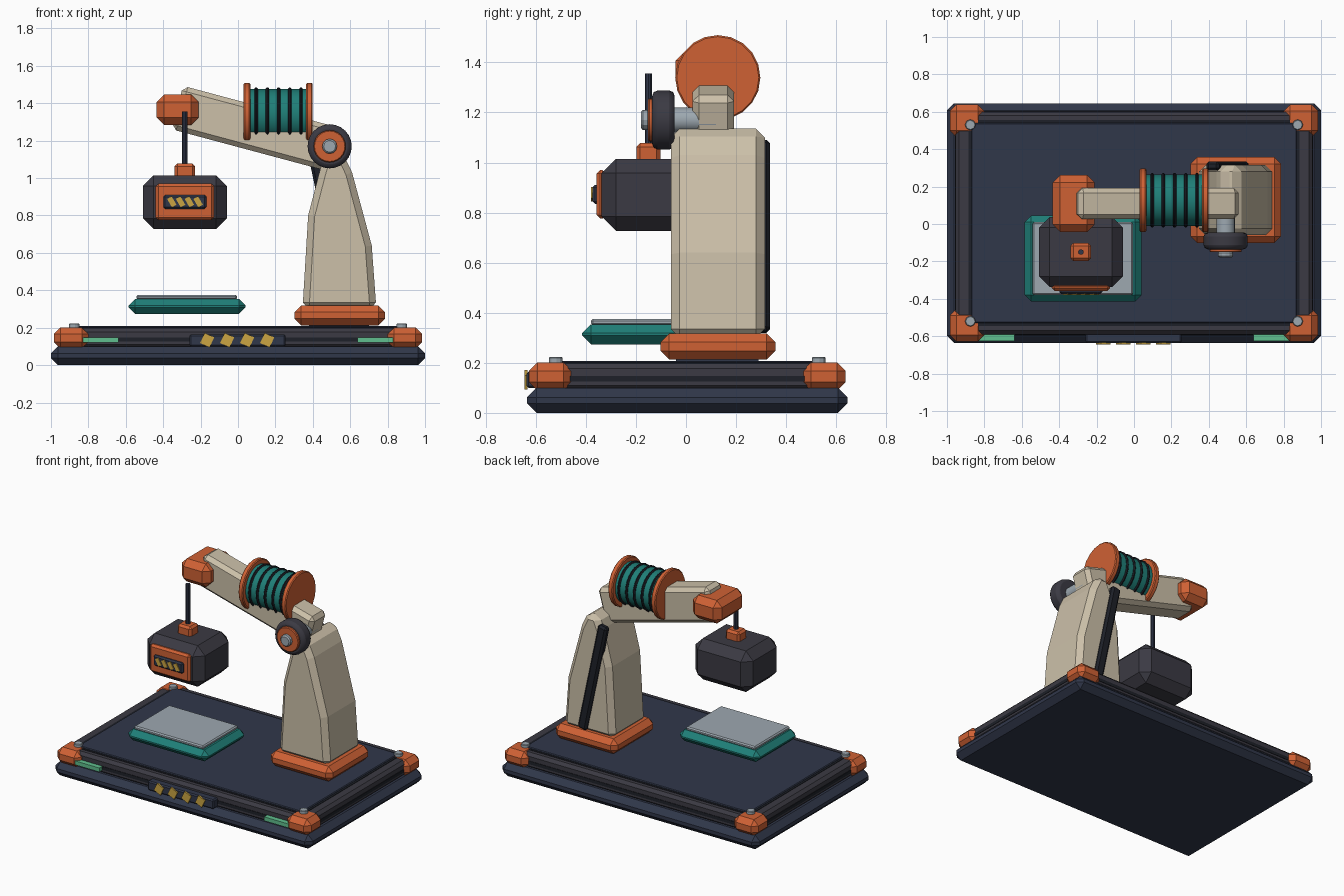
import bpy, math
from mathutils import Matrix, Vector

if "Cube" in bpy.data.objects:
    bpy.data.objects.remove(bpy.data.objects["Cube"])


def mat(name, hexa):
    c = [int(hexa[i:i + 2], 16) / 255 for i in (0, 2, 4)]
    m = bpy.data.materials.new(name)
    m.diffuse_color = [v / 12.92 if v < 0.04 else ((v + 0.055) / 1.055) ** 2.4 for v in c] + [1]
    m.use_nodes = True
    m.node_tree.nodes["Principled BSDF"].inputs["Base Color"].default_value = m.diffuse_color
    return m


NAVY = mat("navy", "30374A")
CHAR = mat("charcoal", "3B3A43")
BLACK = mat("black", "1D2028")
ORANGE = mat("orange", "CF6134")
CREAM = mat("cream", "CCC0A9")
TEAL = mat("teal", "1F7F78")
STEEL = mat("steel", "9DA8B0")
GOLD = mat("gold", "CBA542")
GREEN = mat("light green", "60BF8E")


def mesh_object(name, verts, faces, material, bevel=0, segments=1, smooth=False):
    me = bpy.data.meshes.new(name)
    me.from_pydata(verts, [], faces)
    me.materials.append(material)
    ob = bpy.data.objects.new(name, me)
    bpy.context.collection.objects.link(ob)
    if bevel:
        mod = ob.modifiers.new("bevel", "BEVEL")
        mod.width, mod.segments = bevel, segments
        mod.limit_method, mod.angle_limit = "ANGLE", math.radians(40)
    if smooth:
        bpy.ops.object.select_all(action="DESELECT")
        ob.select_set(True)
        bpy.context.view_layer.objects.active = ob
        bpy.ops.object.shade_smooth_by_angle(angle=math.radians(30))
    return ob


def prism(name, profile, y0, y1, material, bevel=0, segments=1, smooth=False):
    """Counter-clockwise (x, z) profile extruded along y."""
    n = len(profile)
    verts = [(x, y0, z) for x, z in profile] + [(x, y1, z) for x, z in profile]
    faces = [tuple(range(n)), tuple(reversed(range(n, 2 * n)))]
    faces += [(i, i + n, (i + 1) % n + n, (i + 1) % n) for i in range(n)]
    return mesh_object(name, verts, faces, material, bevel, segments, smooth)


def box(name, x, y, z, material, bevel=0, tilt=0):
    """Box from (min, max) ranges, optionally tilted about y."""
    lo, hi = Vector((x[0], y[0], z[0])), Vector((x[1], y[1], z[1]))
    c, h = (lo + hi) / 2, (hi - lo) / 2
    ob = prism(name, [(-h.x, -h.z), (h.x, -h.z), (h.x, h.z), (-h.x, h.z)], -h.y, h.y, material, bevel)
    ob.data.transform(Matrix.Translation(c) @ Matrix.Rotation(math.radians(tilt), 4, "Y"))
    return ob


def cylinder(name, centre, r, length, axis, material, sides=24, bevel=0, segments=1):
    pts = [(r * math.cos(2 * math.pi * i / sides), r * math.sin(2 * math.pi * i / sides)) for i in range(sides)]
    ob = prism(name, pts, -length / 2, length / 2, material, bevel, segments, sides > 12)
    turn = {"X": Matrix.Rotation(math.pi / 2, 4, "Z"), "Y": Matrix(), "Z": Matrix.Rotation(math.pi / 2, 4, "X")}
    m = Matrix.Translation(centre) @ turn[axis].to_4x4()
    ob.data.transform(m)
    return ob


# Base slab, rails and deck
CY = 0.005
box("base_slab", (-1, 1), (CY - 0.64, CY + 0.64), (0, 0.1), NAVY, 0.038)
box("base_rails", (-0.955, 0.955), (CY - 0.595, CY + 0.595), (0.09, 0.198), CHAR, 0.02)
box("rail_groove", (-0.958, 0.958), (CY - 0.598, CY + 0.598), (0.125, 0.147), BLACK)
box("deck_gap", (-0.885, 0.885), (CY - 0.55, CY + 0.55), (0.18, 0.201), BLACK)
box("deck", (-0.87, 0.87), (CY - 0.535, CY + 0.535), (0.17, 0.208), NAVY, 0.005)

# Corner blocks with bolts, and the front lights
for sx in (-1, 1):
    for sy in (-1, 1):
        xs = sorted((sx * 0.8, sx * 0.985))
        ys = sorted((CY + sy * 0.46, CY + sy * 0.633))
        box("corner_block", xs, ys, (0.088, 0.202), ORANGE, 0.035)
        cylinder("corner_bolt", (sx * 0.875, CY + sy * 0.525, 0.21), 0.029, 0.026, "Z", STEEL, 8, 0.004)
    box("front_light", sorted((sx * 0.64, sx * 0.83)), (-0.625, -0.58), (0.12, 0.148), GREEN)

# Front hazard plate
box("hazard_plate", (-0.258, 0.255), (-0.637, -0.58), (0.1, 0.165), NAVY, 0.008)
for i in range(4):
    x = -0.165 + i * 0.107
    box("hazard_mark", (x - 0.028, x + 0.028), (-0.645, -0.634), (0.103, 0.163), GOLD, 0, 25)

# Work pad
box("pad_body", (-0.585, 0.04), (-0.415, 0.045), (0.274, 0.354), TEAL, 0.035)
box("pad_plate", (-0.543, -0.005), (-0.38, 0.01), (0.35, 0.376), STEEL, 0.008)

# Pedestal and column
box("pedestal_foot", (0.38, 0.7), (-0.04, 0.29), (0.2, 0.22), NAVY)
box("pedestal", (0.303, 0.785), (-0.102, 0.357), (0.213, 0.318), ORANGE, 0.035)
column = [(0.345, 0.3), (0.74, 0.3), (0.715, 0.64), (0.61, 1.03), (0.56, 1.135),
          (0.475, 1.135), (0.44, 1.05), (0.375, 0.8)]
ob = prism("column", column, -0.06, 0.315, CREAM, 0.035)
ob.modifiers["bevel"].angle_limit = math.radians(60)

# Leaning strut on the back of the column
strut = box("back_strut", (-0.035, 0.035), (0.285, 0.335), (-0.39, 0.39), BLACK, 0.014, -12)
strut.data.transform(Matrix.Translation((0.5, 0, 0.705)))

# Tilted arm and its head
box("arm", (0.105 - 0.445, 0.105 + 0.445), (0.026, 0.192), (1.262 - 0.12, 1.262 + 0.12), CREAM, 0.026, 15)
box("arm_head", (-0.435, -0.21), (-0.042, 0.262), (1.285, 1.447), ORANGE, 0.04)

# Spool on the arm
SY, SZ = 0.127, 1.339
cylinder("spool_drum", (0.213, SY, SZ), 0.137, 0.32, "X", TEAL)
for x in (0.048, 0.382):
    cylinder("spool_flange", (x, SY, SZ), 0.17, 0.035, "X", ORANGE, 20, 0.006)
for i in range(5):
    cylinder("spool_ring", (0.097 + i * 0.06, SY, SZ), 0.146, 0.018, "X", BLACK, 24, 0.006)

# Shoulder wheel
JX, JZ = 0.49, 1.17
cylinder("shoulder_axle", (JX, 0.02, JZ), 0.05, 0.2, "Y", STEEL, 16)
cylinder("shoulder_tyre", (JX, -0.09, JZ), 0.118, 0.09, "Y", CHAR, 24, 0.022, 2)
cylinder("shoulder_disc", (JX, -0.138, JZ), 0.086, 0.026, "Y", ORANGE, 24, 0.005)
cylinder("shoulder_hub", (JX, -0.163, JZ), 0.04, 0.034, "Y", STEEL, 12, 0.008)

# Hanging weight with its rod and clamp
HX, HY = -0.284, -0.15
cylinder("hanging_rod", (HX, HY, 1.205), 0.015, 0.3, "Z", NAVY, 10)
box("rod_clamp", (HX - 0.055, HX + 0.055), (HY - 0.048, HY + 0.048), (1.0, 1.078), ORANGE, 0.015)
box("hanging_block", (HX - 0.224, HX + 0.224), (HY - 0.187, HY + 0.187), (0.727, 1.015), CHAR, 0.057)
box("block_panel", (HX - 0.156, HX + 0.156), (-0.357, -0.32), (0.776, 0.97), ORANGE, 0.014)
box("panel_inset", (HX - 0.115, HX + 0.115), (-0.374, -0.34), (0.835, 0.91), NAVY, 0.01)
for i in range(4):
    x = HX - 0.07 + i * 0.047
    box("panel_mark", (x - 0.014, x + 0.014), (-0.38, -0.372), (0.847, 0.899), GOLD, 0, -30)
